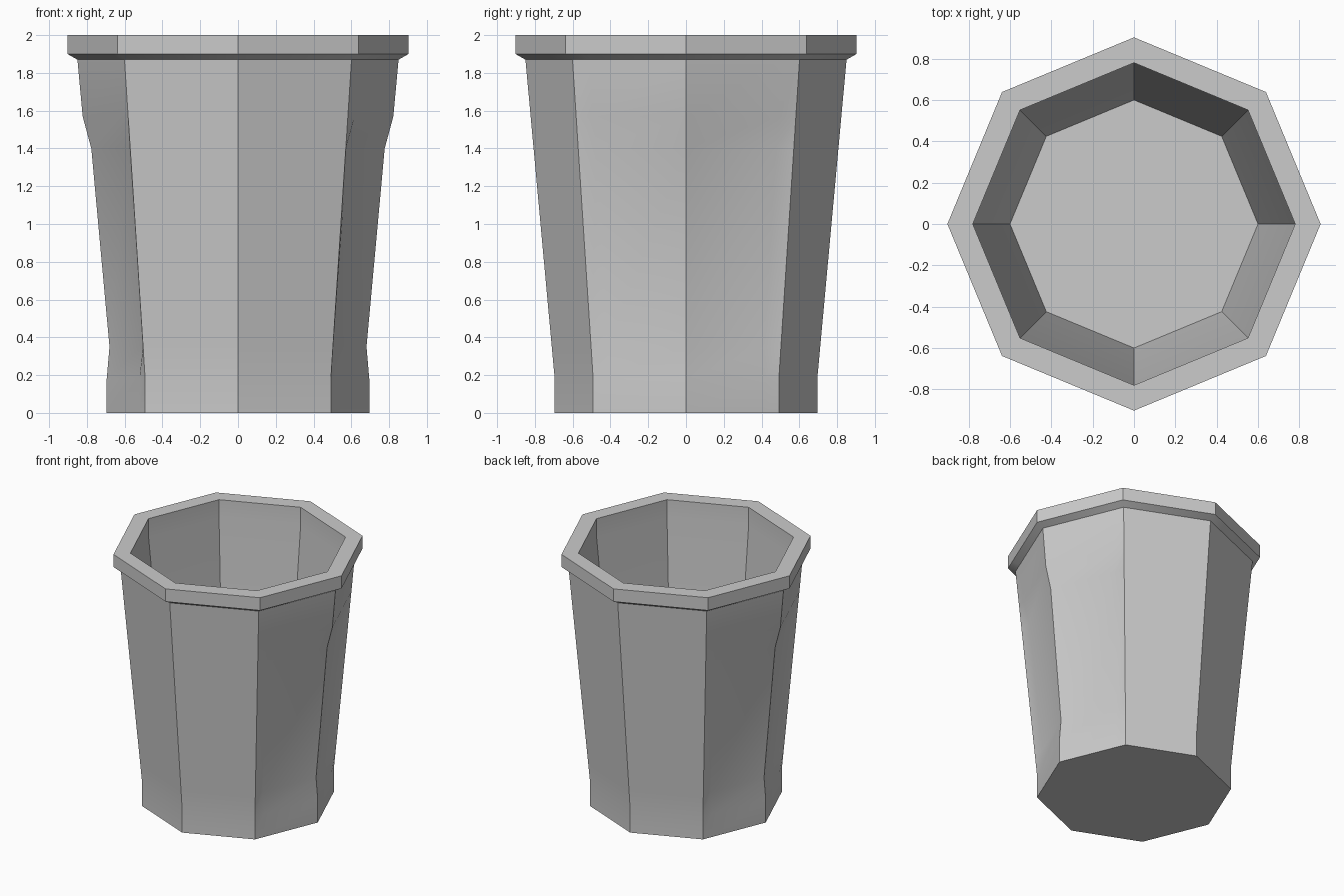
import bpy, bmesh, math
from mathutils import Vector

if "Cube" in bpy.data.objects:
    bpy.data.objects.remove(bpy.data.objects["Cube"])

DENT = 0.028   # depth of the recessed grip panels
MARGIN = 0.15  # recess inset from the panel's outer edge (fraction of width)


def corner(r, i, z):
    a = math.radians(45 * i)
    return Vector((r * math.cos(a), r * math.sin(a), z))


def ring(r, z, dent):
    """Octagon with an extra point on the four panels that meet at +x and -x."""
    pts = []
    for i in range(8):
        p, q = corner(r, i, z), corner(r, i + 1, z)
        side_corner = i % 4 == 0
        if side_corner and dent:
            pts.append(corner(r - DENT / math.cos(math.pi / 8), i, z))
        else:
            pts.append(p)
        n = corner(1, i + 0.5, 0)
        if side_corner:
            pts.append(q.lerp(p, MARGIN) - n * DENT * dent)
        elif i % 4 == 3:
            pts.append(p.lerp(q, MARGIN) - n * DENT * dent)
    return pts


def wall_radius(z):
    return 0.695 + (0.85 - 0.695) * (z - 0.18) / 1.69


# Profile from the outer base, over the rim and down to the inner floor
profile = [
    (0.695, 0.0, 0), (0.695, 0.18, 0),
    (wall_radius(0.35), 0.35, 1), (wall_radius(1.40), 1.40, 1),
    (wall_radius(1.57), 1.57, 0), (0.85, 1.87, 0),
    (0.903, 1.90, 0), (0.903, 2.0, 0),
    (0.78, 2.0, 0), (0.78, 1.86, 0), (0.60, 0.10, 0),
]

bm = bmesh.new()
rings = [[bm.verts.new(p) for p in ring(*row)] for row in profile]
for low, high in zip(rings, rings[1:]):
    n = len(low)
    for i in range(n):
        j = (i + 1) % n
        bm.faces.new((low[i], low[j], high[j], high[i]))

# Underside and inner floor
bm.faces.new(rings[0][::-1])
bm.faces.new(rings[-1])
bmesh.ops.recalc_face_normals(bm, faces=bm.faces)

mesh = bpy.data.meshes.new("bin_body")
bm.to_mesh(mesh)
bm.free()
body = bpy.data.objects.new("bin_body", mesh)
bpy.context.collection.objects.link(body)

# Soft recess borders, crisp octagon corners
bpy.context.view_layer.objects.active = body
body.select_set(True)
bpy.ops.object.shade_smooth_by_angle(angle=math.radians(30))
